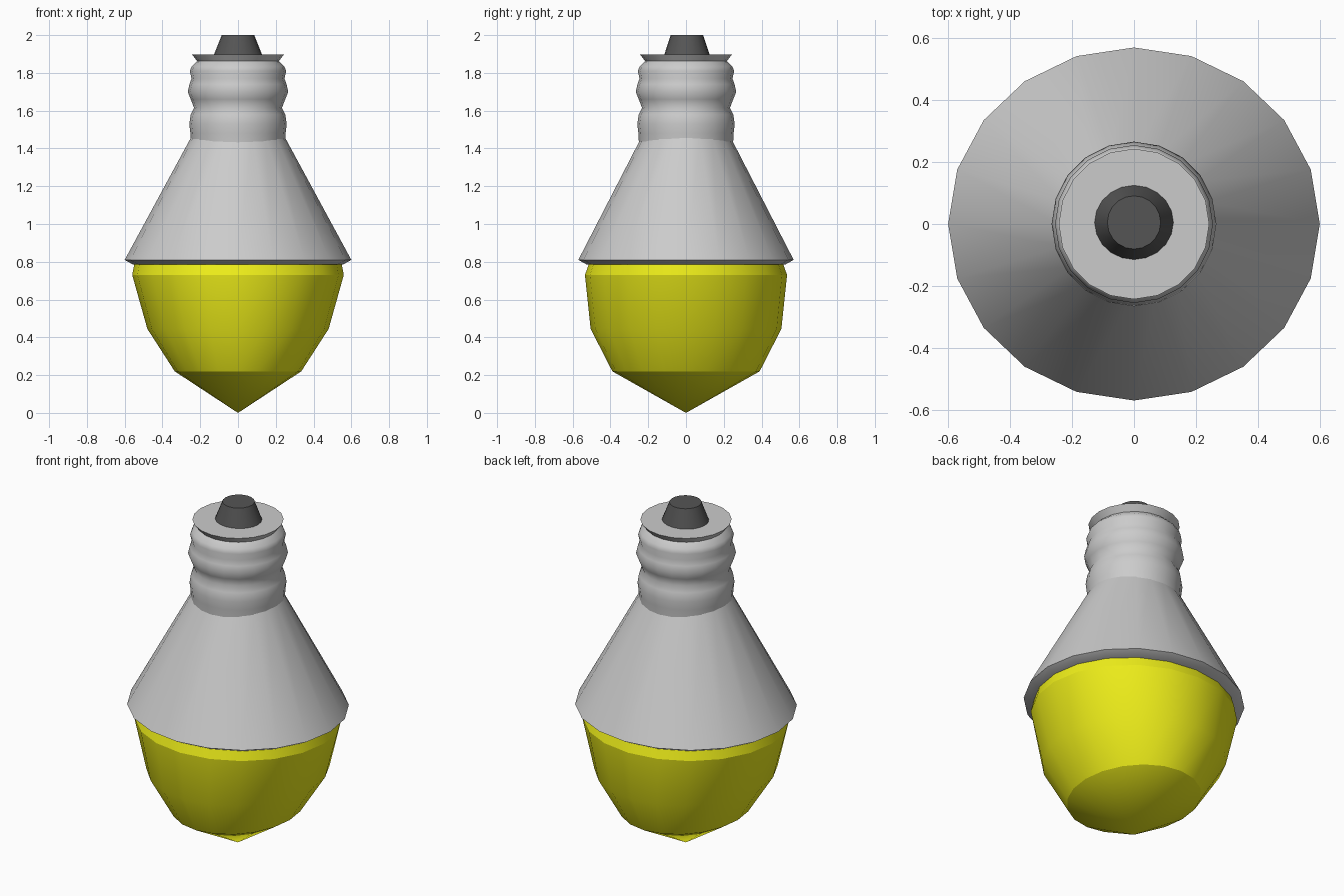
import bpy, bmesh, math

if "Cube" in bpy.data.objects:
    bpy.data.objects.remove(bpy.data.objects["Cube"])

SIDES = 20


def material(name, color):
    m = bpy.data.materials.new(name)
    m.diffuse_color = color
    m.use_nodes = True
    m.node_tree.nodes["Principled BSDF"].inputs["Base Color"].default_value = m.diffuse_color
    return m


def lathe(name, rings, sharp=30, mat=None, center=(0, 0)):
    """Loft elliptical rings (x radius, y radius, z); zero radius closes to a point."""
    bm = bmesh.new()
    loops = []
    for rx, ry, z in rings:
        if rx == 0:
            loops.append([bm.verts.new((center[0], center[1], z))] * SIDES)
            continue
        loops.append([bm.verts.new((center[0] + rx * math.cos(2 * math.pi * i / SIDES),
                                    center[1] + ry * math.sin(2 * math.pi * i / SIDES), z))
                      for i in range(SIDES)])
    for a, b in zip(loops, loops[1:]):
        for i in range(SIDES):
            j = (i + 1) % SIDES
            bm.faces.new(list(dict.fromkeys((a[i], a[j], b[j], b[i]))))
    for loop in (loops[0], loops[-1]):
        if loop[0] is not loop[1]:
            bm.faces.new(loop)
    bmesh.ops.recalc_face_normals(bm, faces=bm.faces)
    mesh = bpy.data.meshes.new(name)
    bm.to_mesh(mesh)
    bm.free()
    obj = bpy.data.objects.new(name, mesh)
    bpy.context.collection.objects.link(obj)
    if mat:
        mesh.materials.append(mat)
    bpy.ops.object.select_all(action='DESELECT')
    obj.select_set(True)
    bpy.context.view_layer.objects.active = obj
    bpy.ops.object.shade_smooth_by_angle(angle=math.radians(sharp))
    return obj


yellow = material("yellow_glass", (0.85, 0.85, 0.01, 1))
dark = material("dark_contact", (0.09, 0.09, 0.09, 1))

# Glass bulb with a pointed tip
lathe("glass_bulb", [(0, 0, 0), (0.335, 0.39, 0.22), (0.48, 0.505, 0.445),
                     (0.56, 0.535, 0.73), (0.547, 0.51, 0.80)], 22, yellow)

# Conical housing with a bevelled lower rim
lathe("housing_cone", [(0.555, 0.525, 0.785), (0.60, 0.57, 0.81), (0.245, 0.233, 1.465)])

# Ribbed screw base
profile = [(0.249, 1.42), (0.252, 1.48), (0.258, 1.53), (0.25, 1.58), (0.233, 1.615),
           (0.25, 1.66), (0.266, 1.70), (0.257, 1.74), (0.246, 1.77), (0.255, 1.81),
           (0.245, 1.835), (0.216, 1.862), (0.243, 1.897)]
lathe("screw_base", [(r, r, z) for r, z in profile], 50)

# Contact nub on the end
lathe("contact_nub", [(0.13, 0.122, 1.89), (0.086, 0.086, 2.0)], 30, dark, (0, 0.005))
